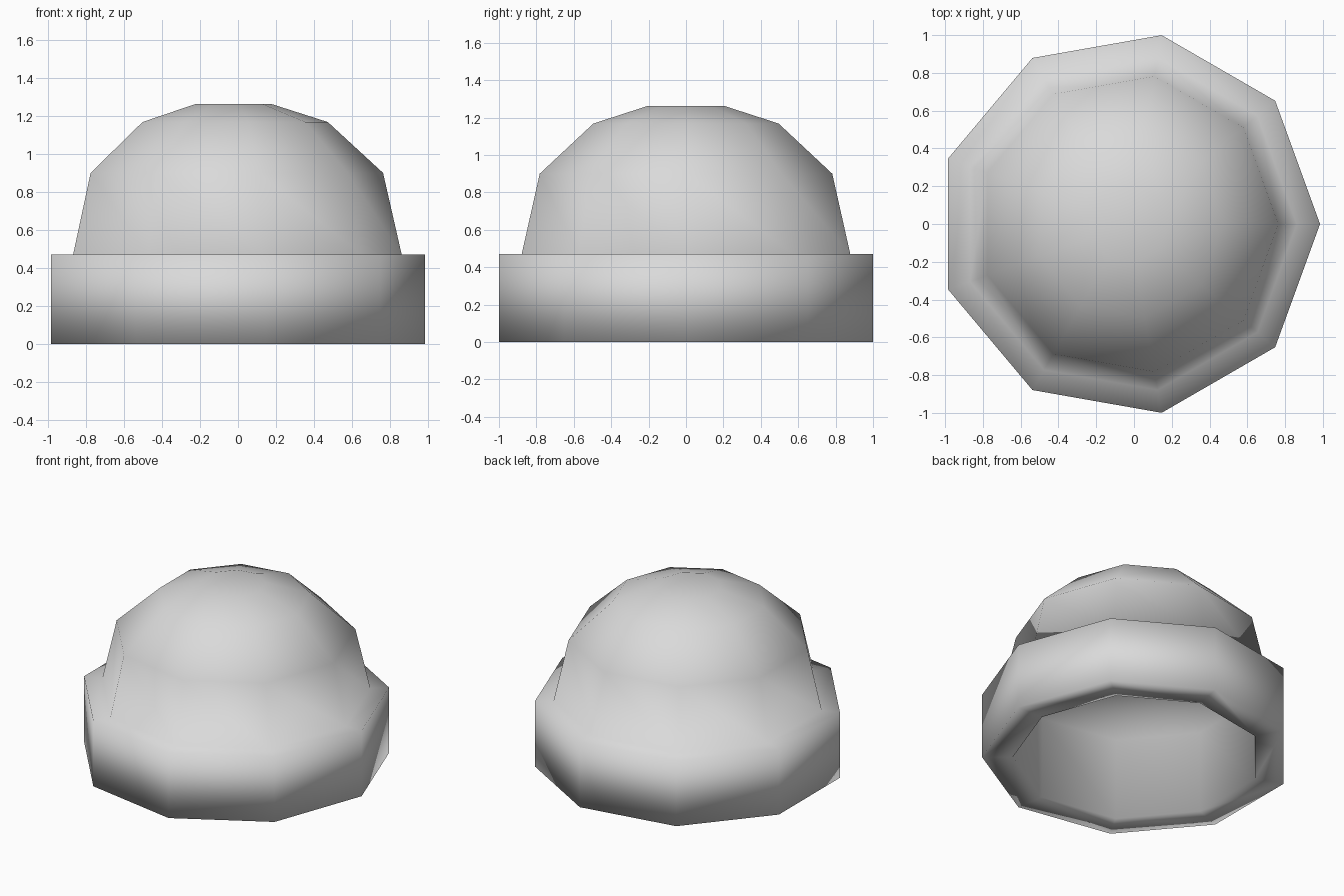
import bpy, bmesh
from math import cos, sin, tau

cube = bpy.data.objects.get("Cube")
if cube:
    bpy.data.objects.remove(cube)

SIDES = 9
CENTRE_X = -0.03

wool = bpy.data.materials.new("light_grey_wool")
wool.use_nodes = True
wool.diffuse_color = (0.7, 0.7, 0.7, 1)
wool.node_tree.nodes["Principled BSDF"].inputs["Base Color"].default_value = (0.7, 0.7, 0.7, 1)


def lathe(name, profile):
    """Spin a (radius, height) profile into a smooth faceted shell, capped at both ends."""
    bm = bmesh.new()
    rings = [[bm.verts.new((CENTRE_X + r * cos(tau * i / SIDES), r * sin(tau * i / SIDES), z))
              for i in range(SIDES)] for r, z in profile]
    for a, b in zip(rings, rings[1:]):
        for i in range(SIDES):
            j = (i + 1) % SIDES
            bm.faces.new((a[i], a[j], b[j], b[i]))
    bm.faces.new(reversed(rings[0]))
    bm.faces.new(rings[-1])
    bmesh.ops.recalc_face_normals(bm, faces=bm.faces)
    for f in bm.faces:
        f.smooth = True
    mesh = bpy.data.meshes.new(name)
    bm.to_mesh(mesh)
    bm.free()
    mesh.materials.append(wool)
    obj = bpy.data.objects.new(name, mesh)
    bpy.context.collection.objects.link(obj)
    return obj


# Crown, folded brim and recessed head opening form one continuous shell
crown = [(0.209, 1.262), (0.503, 1.168), (0.794, 0.9), (0.892, 0.47)]
brim = [(1.015, 0.47), (1.015, 0.0)]
opening = [(0.815, 0.0), (0.81, 0.59)]
lathe("beanie_hat", crown + brim + opening)
